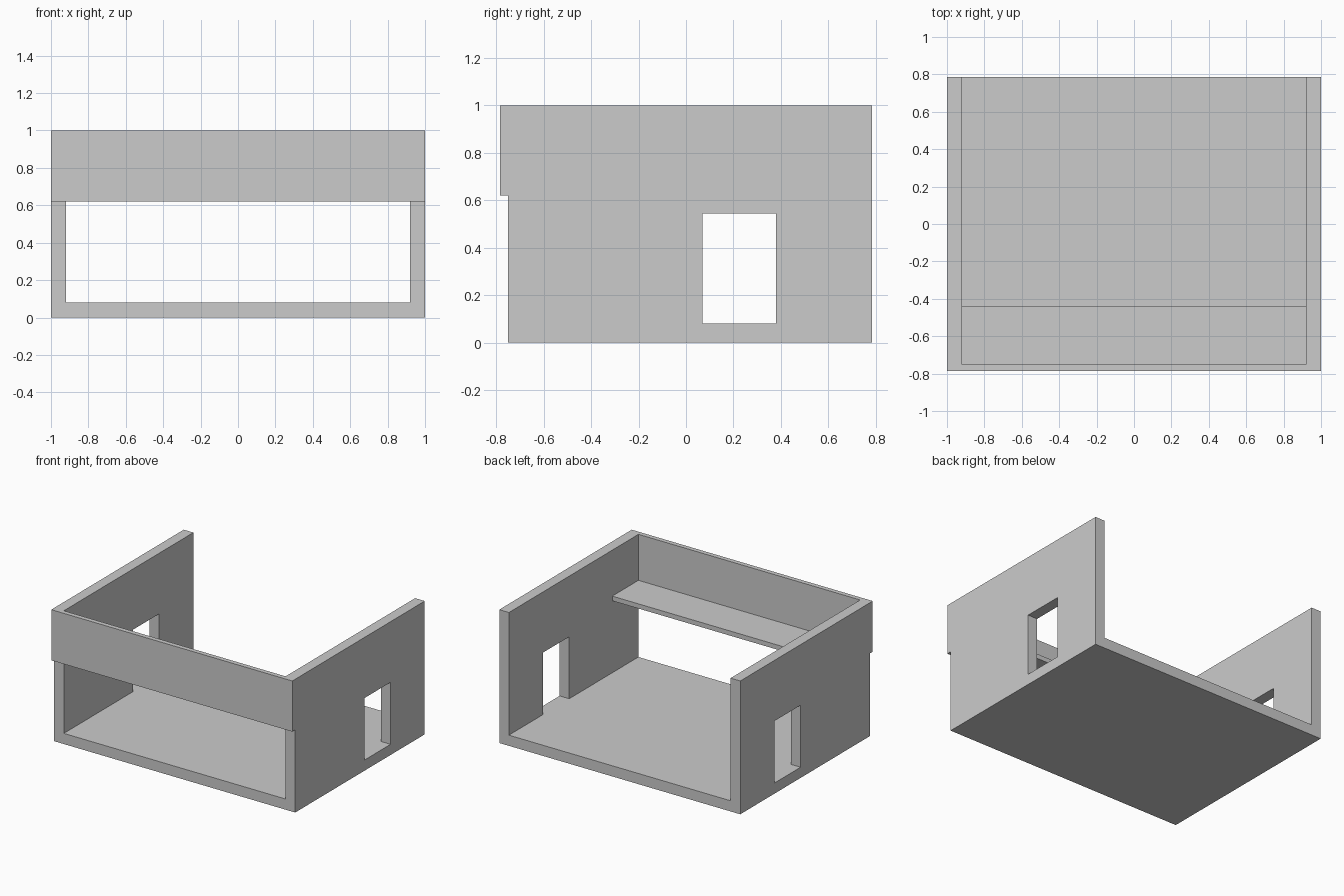
import bpy, bmesh

if "Cube" in bpy.data.objects:
    bpy.data.objects.remove(bpy.data.objects["Cube"])

FRONT, INNER, BACK = -0.785, -0.75, 0.785   # fascia front, wall front, wall back
WALL, LIP = 0.92, 0.62                      # inner wall x, fascia underside z


def extrude_object(name, points, direction):
    """Extrude a planar outline into a closed solid."""
    bm = bmesh.new()
    face = bm.faces.new([bm.verts.new(p) for p in points])
    result = bmesh.ops.extrude_face_region(bm, geom=[face])
    moved = [v for v in result["geom"] if isinstance(v, bmesh.types.BMVert)]
    bmesh.ops.translate(bm, verts=moved, vec=direction)
    bmesh.ops.recalc_face_normals(bm, faces=bm.faces)
    mesh = bpy.data.meshes.new(name)
    bm.to_mesh(mesh)
    bm.free()
    obj = bpy.data.objects.new(name, mesh)
    bpy.context.collection.objects.link(obj)
    return obj


def box(name, x, y, z):
    points = [(x[0], y[0], z[0]), (x[1], y[0], z[0]),
              (x[1], y[0], z[1]), (x[0], y[0], z[1])]
    return extrude_object(name, points, (0, y[1] - y[0], 0))


def combine(target, tool, operation):
    """Apply a boolean and discard its tool object."""
    tool.hide_render = True
    mod = target.modifiers.new(tool.name, 'BOOLEAN')
    mod.operation, mod.solver, mod.object = operation, 'EXACT', tool
    bpy.context.view_layer.objects.active = target
    bpy.ops.object.modifier_apply(modifier=mod.name)
    bpy.data.objects.remove(tool)


# Floor and both side walls as one U-shaped section
section = [(-1, 0), (1, 0), (1, 1), (WALL, 1), (WALL, 0.08),
           (-WALL, 0.08), (-WALL, 1), (-1, 1)]
shell = extrude_object("room_shell", [(x, INNER, z) for x, z in section],
                       (0, BACK - INNER, 0))

# Doorways in both side walls, level with the floor
for side in (-1, 1):
    xs = sorted((side * 0.9, side * 1.1))
    combine(shell, box("door_cutter", xs, (0.07, 0.38), (0.08, 0.545)), 'DIFFERENCE')

# Overhanging front fascia
combine(shell, box("front_fascia", (-1, 1), (FRONT, INNER), (LIP, 1)), 'UNION')

# Ledge behind the fascia
box("fascia_ledge", (-WALL, WALL), (INNER, -0.44), (LIP, 0.655))
